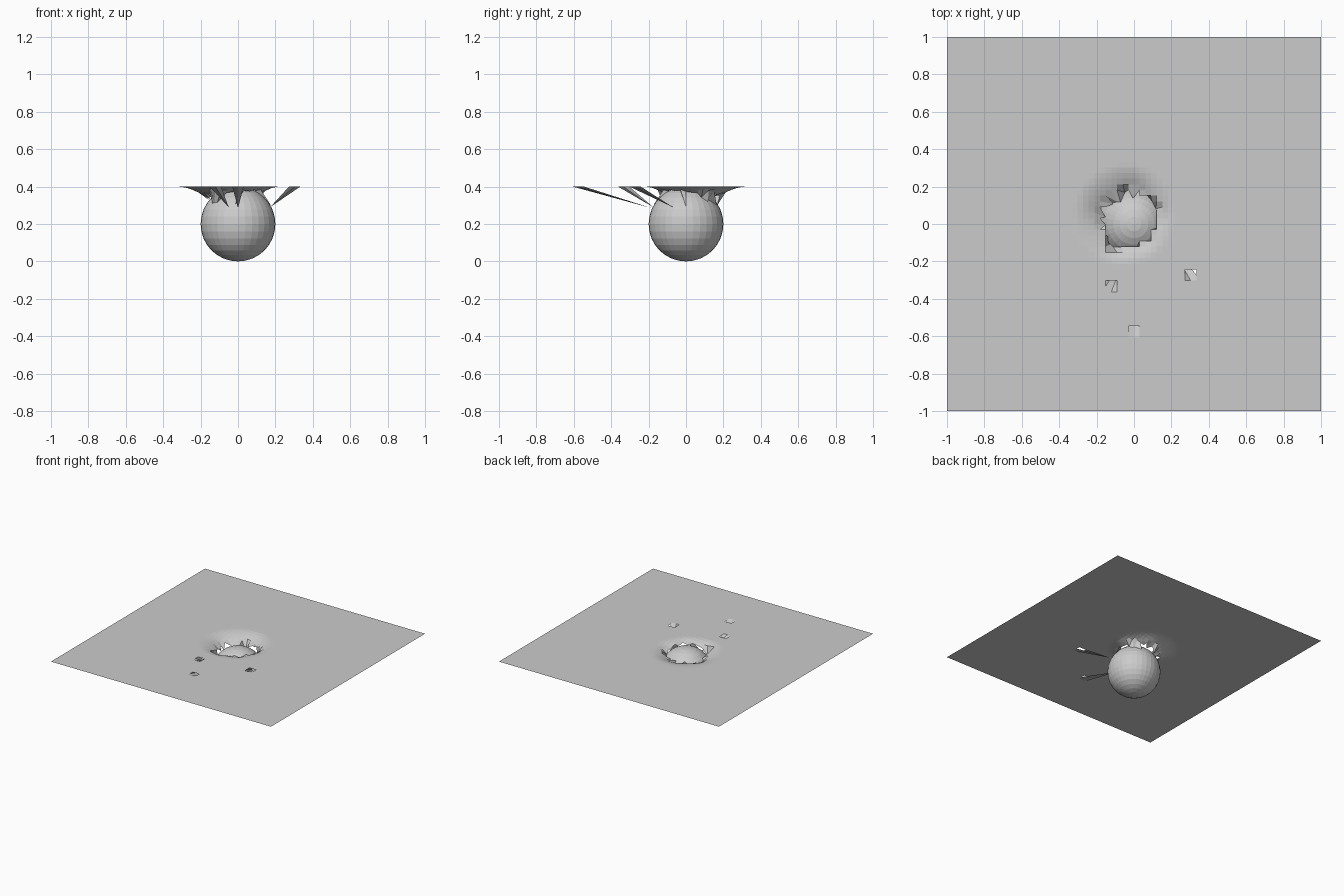
import bpy, bmesh, math, random
from mathutils import Vector

if "Cube" in bpy.data.objects:
    bpy.data.objects.remove(bpy.data.objects["Cube"])

random.seed(4)
N = 66                      # cells per side of the sheet
H = 0.4                     # sheet height
CENTRE = Vector((0, 0, 0.2))


def grey(name):
    m = bpy.data.materials.new(name)
    m.diffuse_color = (0.6, 0.6, 0.6, 1)
    m.use_nodes = True
    m.node_tree.nodes["Principled BSDF"].inputs["Base Color"].default_value = m.diffuse_color
    return m


mat = grey("light grey")

# ball
bpy.ops.mesh.primitive_uv_sphere_add(segments=32, ring_count=16, radius=0.2, location=CENTRE)
ball = bpy.context.object
ball.name = "ball"
ball.data.materials.append(mat)


def away(a):                # 1 towards back left, -1 towards front right
    return math.cos(a - math.radians(135))


def outer(a):               # outer radius of the dent
    return 0.265 + 0.075 * away(a)


def rim(a):                 # radius of the torn hole
    return 0.145 + 0.04 * away(a) + 0.012 * math.sin(5 * a)


def on_ball(a, z):          # point just outside the ball surface
    r = math.sqrt(max(0.0, 0.2 ** 2 - (z - 0.2) ** 2)) + 0.003
    return Vector((r * math.cos(a), r * math.sin(a), z))


# sheet: grid with torn hole, dent and stretched spikes
bm = bmesh.new()
bmesh.ops.create_grid(bm, x_segments=N, y_segments=N, size=1)
bm.faces.ensure_lookup_table()


def polar(co):
    return math.hypot(co.x, co.y), math.atan2(co.y, co.x)


hole = []
for f in bm.faces:
    r, a = polar(f.calc_center_median())
    if r < rim(a):
        hole.append(f)
bmesh.ops.delete(bm, geom=hole, context='FACES')

for v in bm.verts:
    r, a = polar(v.co)
    R, h = outer(a), rim(a)
    t = min(1.0, max(0.0, (R - r) / (R - h)))
    v.co.z = H - (0.037 + 0.012 * away(a)) * t ** 1.8
    # keep the sheet above the ball
    if r < 0.2:
        v.co.z = max(v.co.z, 0.203 + math.sqrt(0.04 - r * r))

# ragged flaps dragged down onto the ball
for v in [v for v in bm.verts if v.is_boundary and polar(v.co)[0] < 0.4]:
    r, a = polar(v.co)
    if random.random() < 0.42:
        v.co = on_ball(a + random.uniform(-0.1, 0.1), random.uniform(0.29, 0.355))

# long spikes: one grid point pulled to the ball, with one torn cell
spikes = [((0.0, -0.575), (0.0, -0.185, 0.285)),
          ((-0.121, -0.333), (-0.05, -0.175, 0.29)),
          ((0.303, -0.273), (0.172, -0.07, 0.29))]
for (x, y), tip in spikes:
    v = min(bm.verts, key=lambda q: (q.co.x - x) ** 2 + (q.co.y - y) ** 2)
    v.co = Vector(tip)
    torn = max(v.link_faces, key=lambda f: f.calc_center_median().y)
    bmesh.ops.delete(bm, geom=[torn], context='FACES_ONLY')

me = bpy.data.meshes.new("torn_sheet")
bm.to_mesh(me)
bm.free()
me.materials.append(mat)
sheet = bpy.data.objects.new("torn_sheet", me)
bpy.context.collection.objects.link(sheet)
